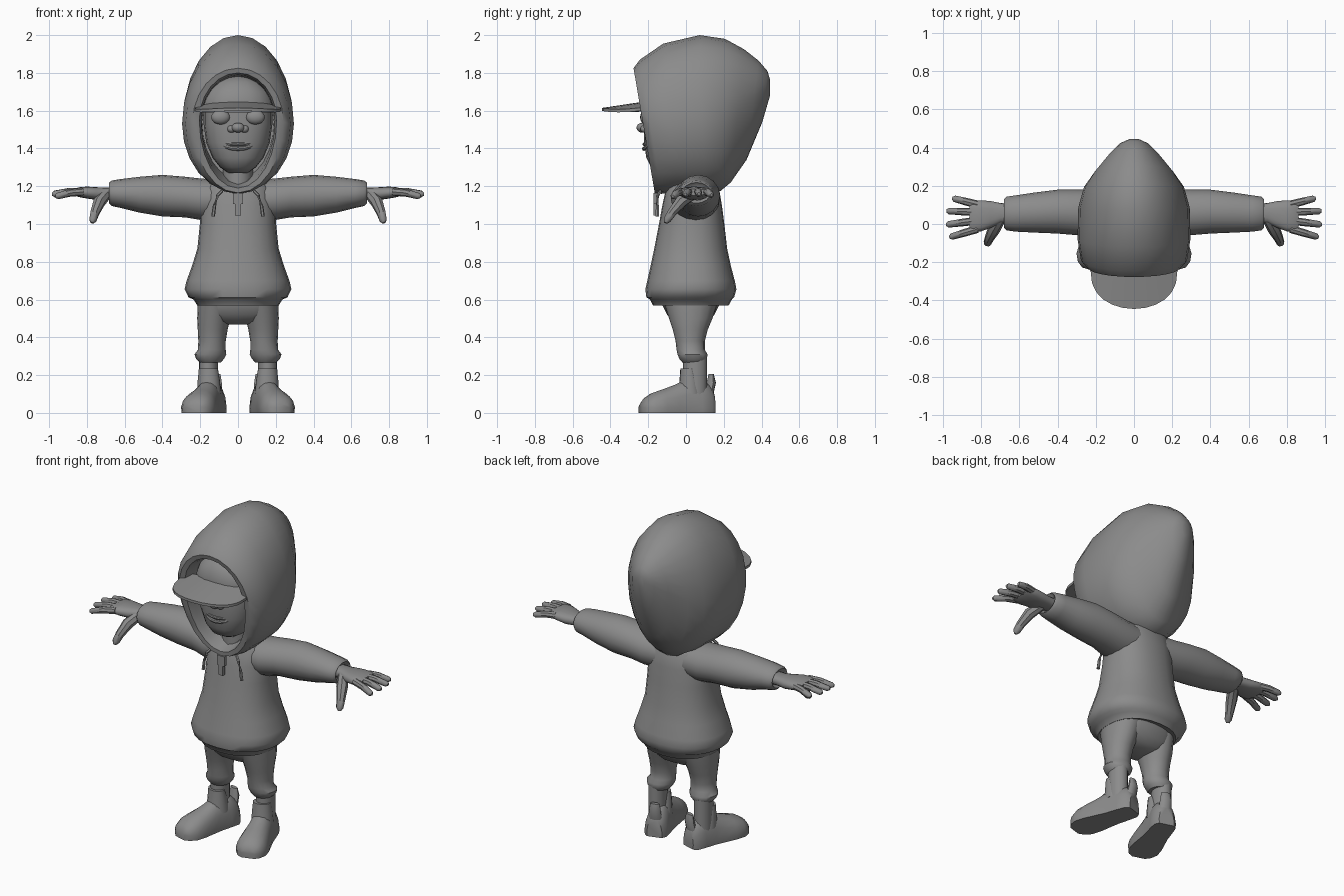
import bpy, bmesh, math
from mathutils import Vector, Matrix

if "Cube" in bpy.data.objects:
    bpy.data.objects.remove(bpy.data.objects["Cube"])

grey = bpy.data.materials.new("plain grey")
grey.diffuse_color = (0.26, 0.26, 0.26, 1)
grey.use_nodes = True
grey.node_tree.nodes["Principled BSDF"].inputs["Base Color"].default_value = grey.diffuse_color


def finish(name, bm, mirror=False, angle=40, subsurf=0):
    bmesh.ops.recalc_face_normals(bm, faces=bm.faces)
    me = bpy.data.meshes.new(name)
    bm.to_mesh(me)
    bm.free()
    me.materials.append(grey)
    me.shade_smooth()
    me.set_sharp_from_angle(angle=math.radians(angle))
    ob = bpy.data.objects.new(name, me)
    bpy.context.collection.objects.link(ob)
    if mirror:
        ob.modifiers.new("mirror", 'MIRROR').use_mirror_merge = False
    if subsurf:
        ob.modifiers.new("smooth", 'SUBSURF').levels = subsurf
    return ob


def loft(bm, rings, caps=(True, True)):
    vr = [[bm.verts.new(p) for p in r] for r in rings]
    n = len(vr[0])
    for a, b in zip(vr, vr[1:]):
        for i in range(n):
            j = (i + 1) % n
            bm.faces.new((a[i], a[j], b[j], b[i]))
    if caps[0]:
        bm.faces.new(vr[0])
    if caps[1]:
        bm.faces.new(vr[-1])


def oval(axis, t, a0, a1, b0, b1, n=16, power=1.0):
    """Closed ring at t along the axis, spanning a0..a1 and b0..b1."""
    pts = []
    for i in range(n):
        w = math.tau * i / n
        c, s = math.cos(w), math.sin(w)
        c = math.copysign(abs(c) ** power, c)
        s = math.copysign(abs(s) ** power, s)
        p = [(a0 + a1) / 2 + c * (a1 - a0) / 2, (b0 + b1) / 2 + s * (b1 - b0) / 2]
        p.insert("xyz".index(axis), t)
        pts.append(Vector(p))
    return pts


def tube(bm, pts, radii, n=8):
    """Round limb swept through points."""
    pts = [Vector(p) for p in pts]
    rings = []
    for i, p in enumerate(pts):
        d = (pts[min(i + 1, len(pts) - 1)] - pts[max(i - 1, 0)]).normalized()
        u = d.cross(Vector((0, 0, 1)) if abs(d.z) < .9 else Vector((0, 1, 0))).normalized()
        v = d.cross(u)
        rings.append([p + radii[i] * (math.cos(math.tau * k / n) * u + math.sin(math.tau * k / n) * v)
                      for k in range(n)])
    loft(bm, rings)


def ball(name, loc, scale, mirror=False):
    bm = bmesh.new()
    bmesh.ops.create_uvsphere(bm, u_segments=16, v_segments=10, radius=1,
                              matrix=Matrix.Translation(loc) @ Matrix.Diagonal((*scale, 1)))
    return finish(name, bm, mirror)


# Hood: egg-shaped rings from the inner lining, round the rim, to the back tip
def egg(y, zb, zm, zt, hw, slant, n=24):
    pts = []
    for i in range(n):
        w = math.tau * i / n
        c = math.cos(w)
        z = zm + c * ((zt - zm) if c > 0 else (zm - zb))
        pts.append((hw * math.sin(w), y + slant * (1.75 - z), z))
    return pts


hood = [(.0, 1.24, 1.54, 1.77, .19, .0), (-.22, 1.2, 1.55, 1.79, .195, .16),
        (-.262, 1.19, 1.55, 1.80, .205, .17), (-.265, 1.165, 1.54, 1.825, .24, .17),
        (-.225, 1.16, 1.53, 1.87, .278, .16), (-.1, 1.165, 1.53, 1.955, .296, .1),
        (.08, 1.17, 1.54, 2.0, .292, .03), (.2, 1.175, 1.56, 1.98, .262, -.03),
        (.29, 1.22, 1.6, 1.925, .205, -.1), (.37, 1.34, 1.66, 1.865, .135, -.12),
        (.425, 1.54, 1.71, 1.81, .075, -.1), (.445, 1.68, 1.73, 1.765, .025, 0)]
bm = bmesh.new()
loft(bm, [egg(*h) for h in hood])
finish("hood", bm, angle=50)

# Head and neck
bm = bmesh.new()
head = [(1.27, .05, -.13, 0), (1.30, .095, -.185, .04), (1.35, .135, -.21, .06),
        (1.43, .168, -.222, .08), (1.53, .182, -.225, .09), (1.62, .182, -.22, .09)]
loft(bm, [oval('z', z, -w, w, a, b, 20, .85) for z, w, a, b in head])
finish("head", bm)
bm = bmesh.new()
loft(bm, [oval('z', z, -.08, .08, -.1, .08) for z in (1.15, 1.34)])
finish("neck", bm)

# Face details
ball("eye", (.092, -.215, 1.565), (.05, .028, .038), True)
ball("nose", (0, -.232, 1.51), (.034, .03, .026))
ball("nostril", (.035, -.22, 1.503), (.022, .022, .02), True)
for nm, z0, sag, r in (("upper_lip", 1.422, .012, .009), ("lower_lip", 1.398, .024, .011)):
    bm = bmesh.new()
    xs = [-.09 + .03 * i for i in range(7)]
    tube(bm, [(x, -.222 + 4 * x * x, z0 + sag * (x / .09) ** 2) for x in xs],
         [r * .4] + [r] * 5 + [r * .4])
    finish(nm, bm)

# Cap crown and curved brim
bm = bmesh.new()
crown = [(1.59, .195, -.235), (1.64, .193, -.238), (1.70, .172, -.225),
         (1.75, .13, -.19), (1.785, .06, -.13)]
loft(bm, [oval('z', z, -w, w, a, .1, 20, .85) for z, w, a in crown])
finish("cap_crown", bm)
bm = bmesh.new()
rings = []
for i in range(13):
    w = math.pi * i / 12
    x, y = -.228 * math.cos(w), -.24 - .205 * math.sin(w) ** .8
    z = 1.635 - .45 * x * x - .12 * (-.24 - y)
    xi, zi = x * .82, 1.645 - .45 * x * x
    rings.append([(x, y, z + .004), (xi, -.19, zi + .008), (xi, -.19, zi - .026), (x, y, z - .012)])
loft(bm, rings)
finish("cap_brim", bm)

# Sweatshirt body with tucked hem
bm = bmesh.new()
body = [(.60, .15, -.1, .15), (.568, .215, -.175, .225), (.60, .235, -.19, .243), (.612, .262, -.21, .255),
        (.655, .283, -.215, .267), (.70, .272, -.205, .258), (.78, .243, -.187, .237),
        (.87, .215, -.168, .218), (1.0, .202, -.143, .203), (1.10, .198, -.125, .19),
        (1.19, .18, -.105, .175), (1.24, .13, -.08, .14)]
loft(bm, [oval('z', z, -w, w, a, b, 24, .88) for z, w, a, b in body])
finish("sweatshirt_body", bm, angle=50)

# Sleeves with a hollow cuff
bm = bmesh.new()
sleeve = [(.08, -.07, .17, 1.02, 1.235), (.19, -.08, .18, 1.02, 1.24), (.28, -.06, .18, 1.035, 1.25),
          (.40, -.05, .18, 1.04, 1.26), (.52, -.045, .165, 1.06, 1.25), (.62, -.04, .15, 1.085, 1.238),
          (.668, -.033, .143, 1.095, 1.23), (.682, -.02, .13, 1.11, 1.22), (.66, .0, .115, 1.125, 1.2)]
loft(bm, [oval('x', *s) for s in sleeve])
finish("sleeve", bm, True, 50)

# Hands: palm, four fingers and a thumb
bm = bmesh.new()
palm = [(.64, .01, .105, 1.13, 1.195), (.70, .005, .11, 1.132, 1.192), (.75, -.02, .12, 1.128, 1.195),
        (.80, -.038, .124, 1.135, 1.198), (.845, -.04, .122, 1.143, 1.194), (.862, -.03, .112, 1.152, 1.186)]
loft(bm, [oval('x', *p, 16, .8) for p in palm])
for y0, x1, y1, z1 in ((-.026, .955, -.066, 1.148), (.018, .972, -.002, 1.158),
                       (.062, .97, .068, 1.16), (.102, .94, .132, 1.155)):
    a, b = Vector((.82, y0, 1.17)), Vector((x1, y1, z1))
    tube(bm, [a, a.lerp(b, .5) + Vector((0, 0, .006)), b, b + (b - a).normalized() * .013],
         [.021, .02, .017, .008])
tube(bm, [(.70, .03, 1.155), (.735, -.03, 1.115), (.758, -.075, 1.06), (.768, -.1, 1.022), (.772, -.108, 1.006)],
     [.03, .033, .025, .021, .009])
finish("hand", bm, True)

# Trousers: hips and baggy legs
bm = bmesh.new()
hips = [(.64, .2, -.13, .19), (.57, .21, -.125, .175), (.52, .212, -.1, .15), (.485, .15, -.07, .12),
        (.468, .06, -.03, .08)]
loft(bm, [oval('z', z, -w, w, a, b, 20, .8) for z, w, a, b in hips])
finish("trouser_hips", bm)
bm = bmesh.new()
leg = [(.58, .02, .213, -.115, .165), (.50, .04, .216, -.09, .14), (.44, .055, .213, -.07, .115),
       (.38, .065, .21, -.055, .1), (.335, .065, .212, -.05, .1), (.31, .062, .23, -.045, .113),
       (.285, .075, .222, -.035, .112), (.268, .09, .205, -.02, .1)]
loft(bm, [oval('z', *s) for s in leg])
finish("trouser_leg", bm, True)
bm = bmesh.new()
loft(bm, [oval('z', z, .107, .207, -.015, .112) for z in (.08, .29)])
finish("ankle", bm, True)

# Boots: flat-soled rings along the foot, turned outwards
turn = Matrix.Translation((.148, .04, 0)) @ Matrix.Rotation(math.radians(17), 4, 'Z')
bm = bmesh.new()
foot = [(.108, .045, .11), (.085, .066, .15), (.03, .07, .185), (-.04, .072, .18), (-.1, .08, .15),
        (-.17, .09, .125), (-.23, .09, .105), (-.27, .07, .078), (-.292, .04, .045)]
rings = []
for y, w, h in foot:
    up = [(w * math.cos(math.pi * k / 8) ** 1 * (1 if k in (0, 8) else .95),
           y, .03 + (h - .03) * math.sin(math.pi * k / 8) ** .8) for k in range(9)]
    rings.append([(w * .97, y, 0)] + up + [(-w * .97, y, 0)])
loft(bm, rings)
# Tall tongue and heel tab around the ankle
loft(bm, [oval('z', .1, -.065, .065, -.085, .05), oval('z', .17, -.06, .06, -.075, .03),
          oval('z', .235, -.052, .052, -.07, .01)])
loft(bm, [oval('z', .09, -.04, .04, .06, .105, 10), oval('z', .16, -.035, .035, .075, .122, 10),
          oval('z', .205, -.028, .028, .085, .11, 10)])
bmesh.ops.transform(bm, matrix=turn, verts=bm.verts)
finish("boot", bm, True)

# Drawstrings and zip pull
bm = bmesh.new()
tube(bm, [(.085, -.135, 1.175), (.108, -.15, 1.15), (.124, -.152, 1.10), (.132, -.152, 1.04)],
     [.008, .009, .009, .01], 6)
finish("drawstring", bm, True)
for nm, z, w, h in (("zip_top", 1.135, .052, .06), ("zip_pull", 1.08, .03, .07)):
    bm = bmesh.new()
    bmesh.ops.create_cube(bm, size=1, matrix=Matrix.Translation((0, -.16, z)) @ Matrix.Diagonal((w, .022, h, 1)))
    finish(nm, bm)
